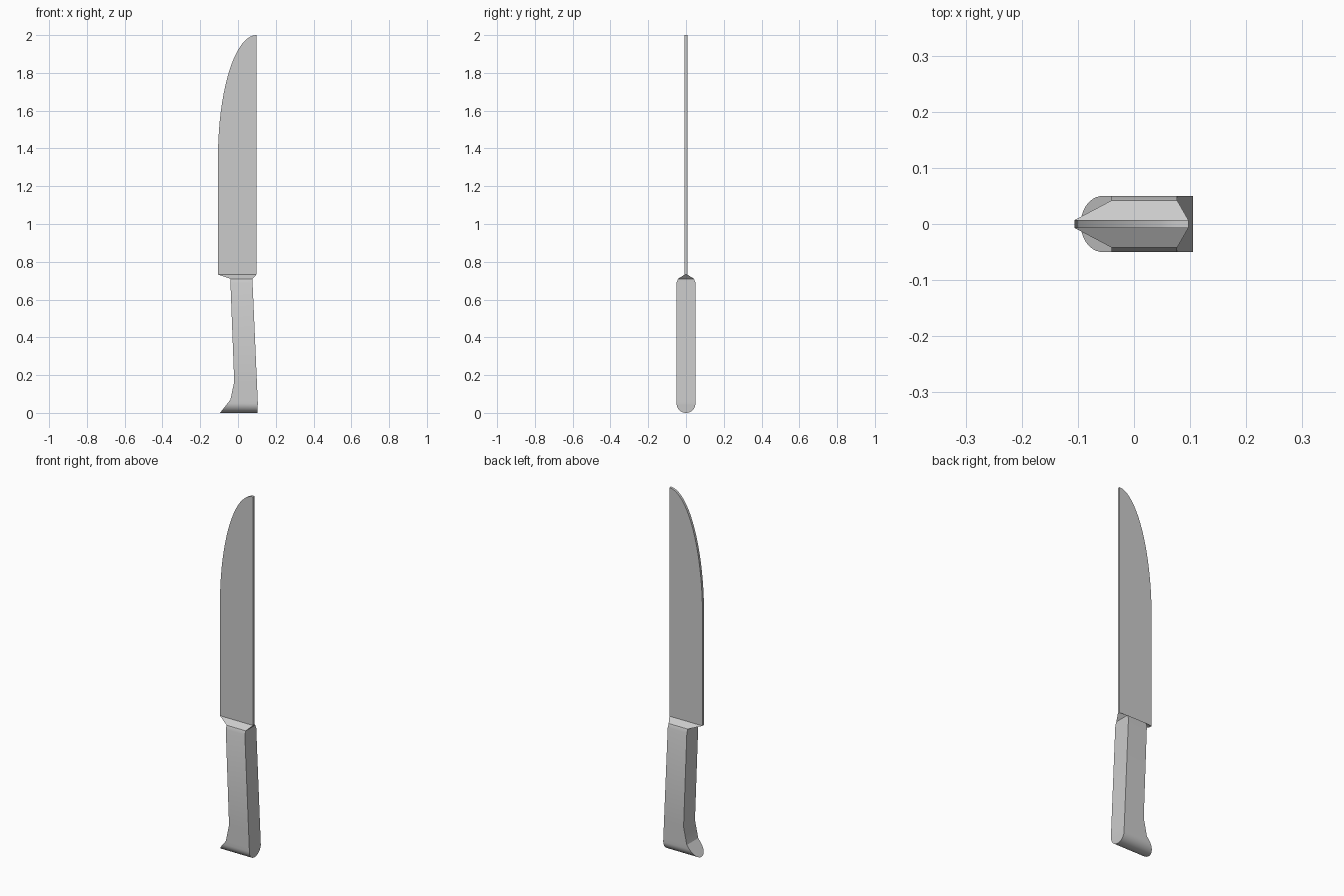
import bpy, bmesh, math

if "Cube" in bpy.data.objects:
    bpy.data.objects.remove(bpy.data.objects["Cube"])

def finish(bm, name):
    bmesh.ops.remove_doubles(bm, verts=bm.verts, dist=1e-5)
    bmesh.ops.recalc_face_normals(bm, faces=bm.faces)
    me = bpy.data.meshes.new(name)
    bm.to_mesh(me)
    bm.free()
    ob = bpy.data.objects.new(name, me)
    bpy.context.collection.objects.link(ob)
    bpy.ops.object.select_all(action='DESELECT')
    ob.select_set(True)
    bpy.context.view_layer.objects.active = ob
    bpy.ops.object.shade_smooth_by_angle(angle=math.radians(25))
    return ob

def lerp_path(path, z):
    for (z0, x0), (z1, x1) in zip(path, path[1:]):
        if z <= z1:
            return x0 + (x1 - x0) * (z - z0) / (z1 - z0)
    return path[-1][1]

T = 0.007          # half thickness of the blade
R = 0.05           # half thickness of the handle
JOIN = 0.732       # height where blade meets handle

# Blade: flat plate with straight spine and curved cutting edge
outline = [(0.097, JOIN), (-0.106, JOIN)]
N = 20
for i in range(N + 1):
    a = math.pi / 2 * i / N
    outline.append((0.097 - 0.203 * math.cos(a), 1.35 + 0.65 * math.sin(a)))
bm = bmesh.new()
front = [bm.verts.new((x, -T, z)) for x, z in outline]
back = [bm.verts.new((x, T, z)) for x, z in outline]
bm.faces.new(front)
bm.faces.new(back[::-1])
for i in range(len(outline)):
    j = (i + 1) % len(outline)
    bm.faces.new((front[i], front[j], back[j], back[i]))
finish(bm, "blade")

# Handle: stacked rectangles (z, left x, right x, half depth)
left = [(0, -0.095), (0.07, -0.04), (0.165, -0.02), (0.69, -0.04)]
right = [(0, 0.102), (0.05, 0.105), (0.69, 0.077)]
rings = []
for i in range(11):                       # rounded butt
    a = math.pi / 2 * i / 10
    z = R * (1 - math.cos(a))
    rings.append((z, lerp_path(left, z), lerp_path(right, z), R * math.sin(a)))
for z in (0.07, 0.165, 0.69):             # grip
    rings.append((z, lerp_path(left, z), lerp_path(right, z), R))
rings.append((0.71, -0.04, 0.077, 0.042))  # bolster taper into the blade
rings.append((JOIN, -0.106, 0.097, T))

bm = bmesh.new()
prev = None
for z, xl, xr, hy in rings:
    cur = [bm.verts.new(p) for p in
           ((xl, -hy, z), (xr, -hy, z), (xr, hy, z), (xl, hy, z))]
    if prev:
        for i in range(4):
            j = (i + 1) % 4
            bm.faces.new((prev[i], prev[j], cur[j], cur[i]))
    prev = cur
finish(bm, "handle")
